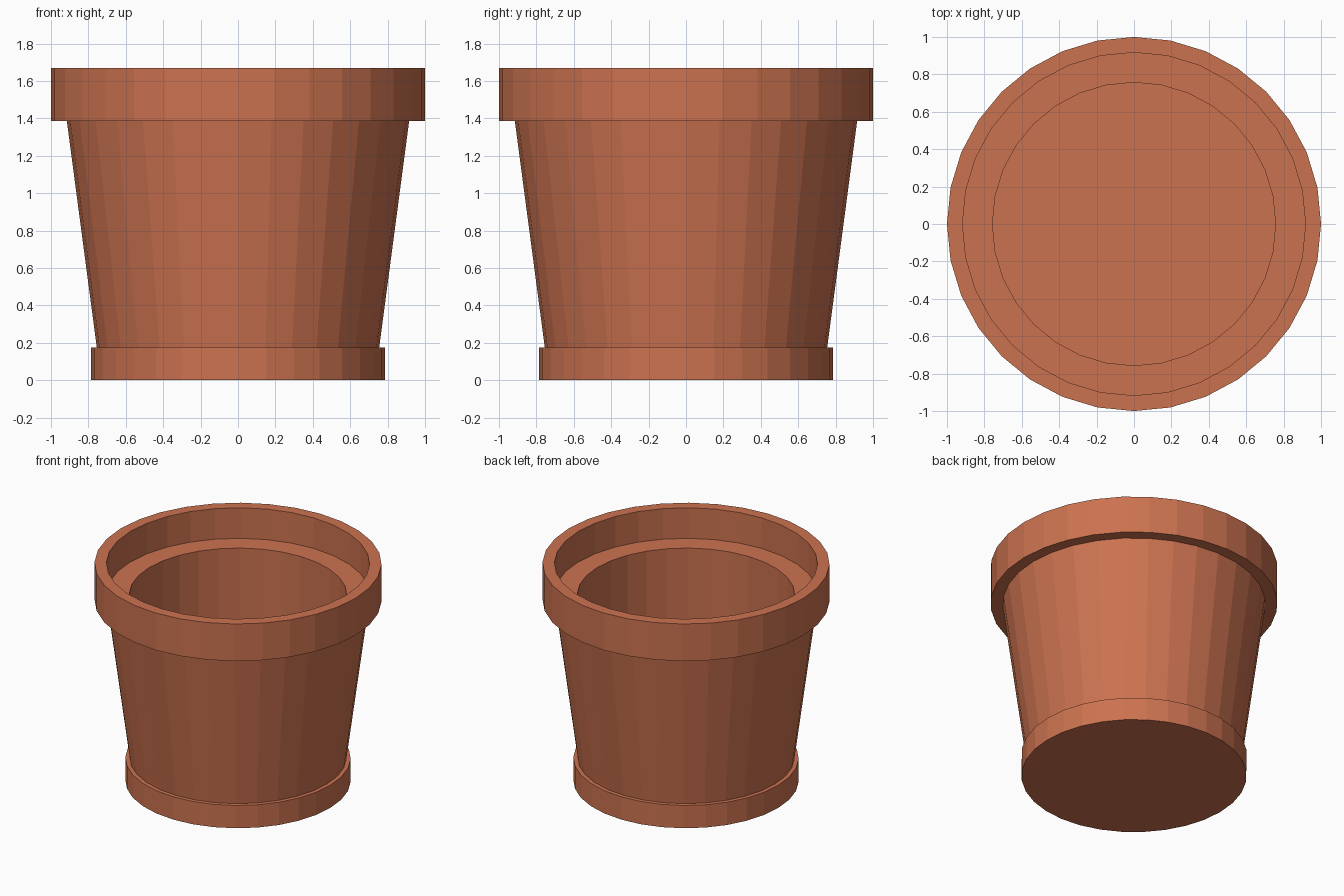
import bpy, bmesh
from math import cos, sin, tau

if "Cube" in bpy.data.objects:
    bpy.data.objects.remove(bpy.data.objects["Cube"])

SIDES = 32

clay = bpy.data.materials.new("terracotta")
clay.diffuse_color = (0.60, 0.17, 0.08, 1)
clay.use_nodes = True
clay.node_tree.nodes["Principled BSDF"].inputs["Base Color"].default_value = clay.diffuse_color


def lathe(name, profile):
    """Turn a (radius, height) profile around z; both ends are capped."""
    bm = bmesh.new()
    rings = [[bm.verts.new((r * cos(tau * i / SIDES), r * sin(tau * i / SIDES), z))
              for i in range(SIDES)] for r, z in profile]
    for a, b in zip(rings, rings[1:]):
        for i in range(SIDES):
            j = (i + 1) % SIDES
            bm.faces.new((a[i], a[j], b[j], b[i]))
    bm.faces.new(rings[0][::-1])
    bm.faces.new(rings[-1])
    bmesh.ops.recalc_face_normals(bm, faces=bm.faces)
    mesh = bpy.data.meshes.new(name)
    bm.to_mesh(mesh)
    bm.free()
    mesh.materials.append(clay)
    obj = bpy.data.objects.new(name, mesh)
    bpy.context.collection.objects.link(obj)
    return obj


lathe("flower_pot", [
    (0.785, 0.0), (0.785, 0.175),     # base band
    (0.755, 0.175), (0.915, 1.385),   # tapered body
    (1.0, 1.385), (1.0, 1.67),        # rim collar
    (0.917, 1.67), (0.917, 1.435),    # inside of the rim
    (0.757, 1.435), (0.757, 0.25),    # inner ledge, well and floor
])
